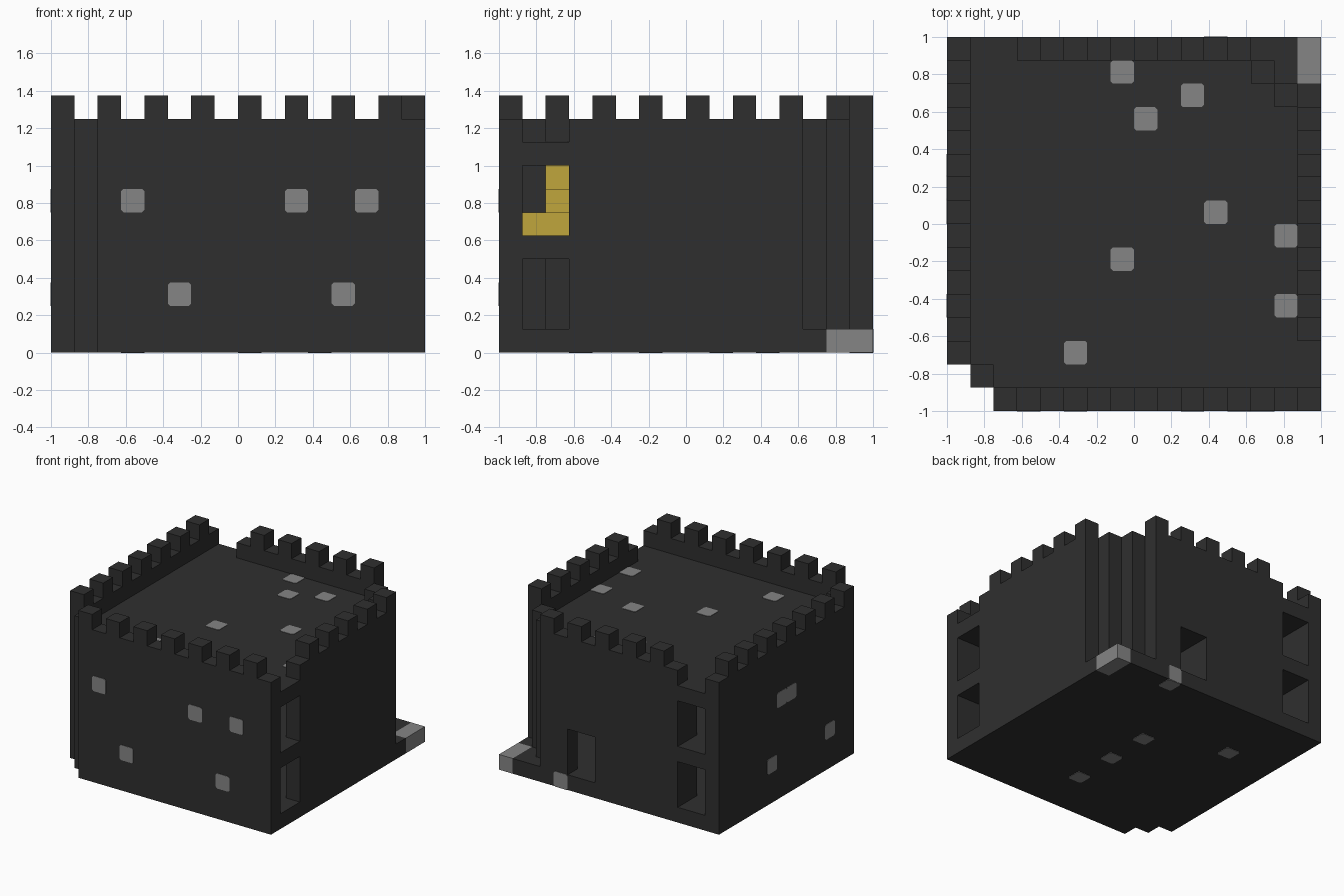
import bpy, bmesh
from mathutils import Vector

cube = bpy.data.objects.get("Cube")
if cube:
    bpy.data.objects.remove(cube, do_unlink=True)

U = 0.125          # size of one building block
HALF = 8           # blocks from the centre to the edge


def material(name, rgb):
    m = bpy.data.materials.new(name)
    m.use_nodes = True
    m.diffuse_color = (*rgb, 1)
    bsdf = next(n for n in m.node_tree.nodes if n.type == 'BSDF_PRINCIPLED')
    bsdf.inputs["Base Color"].default_value = (*rgb, 1)
    bsdf.inputs["Roughness"].default_value = 0.9
    return m


DARK = material("dark stone", (0.028, 0.028, 0.028))
GREY = material("grey stone", (0.235, 0.235, 0.235))
GOLD = material("gold", (0.53, 0.38, 0.045))


def finish(name, bm, mat):
    """Turn a mesh in block units into a centred object."""
    bmesh.ops.recalc_face_normals(bm, faces=bm.faces)
    for v in bm.verts:
        v.co = Vector((v.co.x - HALF, v.co.y - HALF, v.co.z)) * U
    me = bpy.data.meshes.new(name)
    bm.to_mesh(me)
    bm.free()
    me.materials.append(mat)
    ob = bpy.data.objects.new(name, me)
    bpy.context.scene.collection.objects.link(ob)
    return ob


def boxes(name, spans, mat=DARK):
    """Each span is (x range, y range, z range) in blocks."""
    bm = bmesh.new()
    for span in spans:
        verts = bmesh.ops.create_cube(bm, size=1)["verts"]
        for v in verts:
            v.co = Vector([lo + (c + 0.5) * (hi - lo)
                           for c, (lo, hi) in zip(v.co, span)])
    return finish(name, bm, mat)


def slab(name, outline, z0, z1, mat=DARK):
    bm = bmesh.new()
    face = bm.faces.new([bm.verts.new((x, y, z0)) for x, y in outline])
    top = bmesh.ops.extrude_face_region(bm, geom=[face])["geom"]
    for v in top:
        if isinstance(v, bmesh.types.BMVert):
            v.co.z = z1
    return finish(name, bm, mat)


def cell(i):
    return (i, i + 1)


WALL = (1, 10)
TOP = (10, 11)

# Floors
slab("base", [(2, 0), (16, 0), (16, 14), (15, 14), (15, 16), (0, 16),
              (0, 2), (1, 2), (1, 1), (2, 1)], 0, 1)
boxes("corner_step", [((15, 16), (14, 16), (0, 1))], GREY)
inner = [(2, 1), (15, 1), (15, 13), (14, 13), (14, 14), (13, 14),
         (13, 15), (1, 15), (1, 2), (2, 2)]
slab("upper_floor", inner, 4, 5)
slab("roof", inner, 8, 9)

# Outer walls, with bands left open for the corner windows and the doorway
boxes("front_wall", [((2, 16), cell(0), WALL)])
boxes("side_wall", [(cell(0), (2, 16), WALL)])
boxes("window_wall", [(cell(15), (3, 13), WALL)]
      + [(cell(15), (1, 3), cell(z)) for z in (4, 8)])
boxes("back_wall", [((3, 9), cell(15), WALL), ((11, 13), cell(15), WALL),
                    ((9, 11), cell(15), (4, 10))]
      + [((1, 3), cell(15), cell(z)) for z in (4, 8)])

# Stepped corners: the front one reaches the ground
boxes("front_corner_post", [(cell(1), cell(1), (0, 10))])
for n, (x, y) in enumerate([(14, 13), (13, 14)]):
    boxes(f"back_corner_post_{n + 1}", [(cell(x), cell(y), WALL)])
boxes("front_wall_foot", [((2, 3), cell(0), WALL)])

# Inside walls
boxes("door_partition", [(cell(8), (10, 15), (1, 4))])
boxes("window_post", [(cell(3), cell(14), (1, 8))])

# Battlements on every second block
boxes("front_battlements", [(cell(i), cell(0), TOP) for i in range(2, 15, 2)])
boxes("side_battlements", [(cell(0), cell(i), TOP) for i in range(2, 15, 2)])
boxes("back_battlements", [(cell(i), cell(15), TOP) for i in range(4, 13, 2)])
boxes("window_wall_battlements",
      [(cell(15), cell(i), TOP) for i in range(4, 13, 2)])

# Gold pile in the upper room
boxes("gold_pile", [((2, 5), cell(1), cell(5)), ((1, 5), cell(2), cell(5)),
                    ((1, 4), cell(2), cell(6)), ((1, 3), cell(2), cell(7))],
      GOLD)


def plates(name, axis, level, sign, spots):
    """Thin grey stones with clipped corners, set flat on one side."""
    bm = bmesh.new()
    c = 0.1
    shape = [(c, 0), (1 - c, 0), (1, c), (1, 1 - c),
             (1 - c, 1), (c, 1), (0, 1 - c), (0, c)]
    for a, b in spots:
        verts = []
        for p, q in shape:
            co = [a + p, b + q]
            co.insert(axis, level)
            verts.append(bm.verts.new(co))
        face = bm.faces.new(verts)
        out = bmesh.ops.extrude_face_region(bm, geom=[face])["geom"]
        for v in out:
            if isinstance(v, bmesh.types.BMVert):
                v.co[axis] += sign * 0.025
    finish(name, bm, GREY)


# Light stones in the walls, roof and underside
plates("front_stones", 1, 0, -1, [(3, 6), (10, 6), (13, 6), (5, 2), (12, 2)])
plates("side_stones", 0, 0, -1, [(8, 6), (9, 6), (4, 2), (10, 2)])
plates("back_stone", 1, 16, 1, [(11, 0)])
plates("roof_stones", 2, 9, 1, [(7, 14), (10, 13), (8, 12), (11, 8),
                                (14, 7), (14, 4), (7, 6), (5, 2)])
plates("underside_stones", 2, 0, -1, [(11, 15), (8, 9), (8, 6), (8, 3), (3, 11)])
